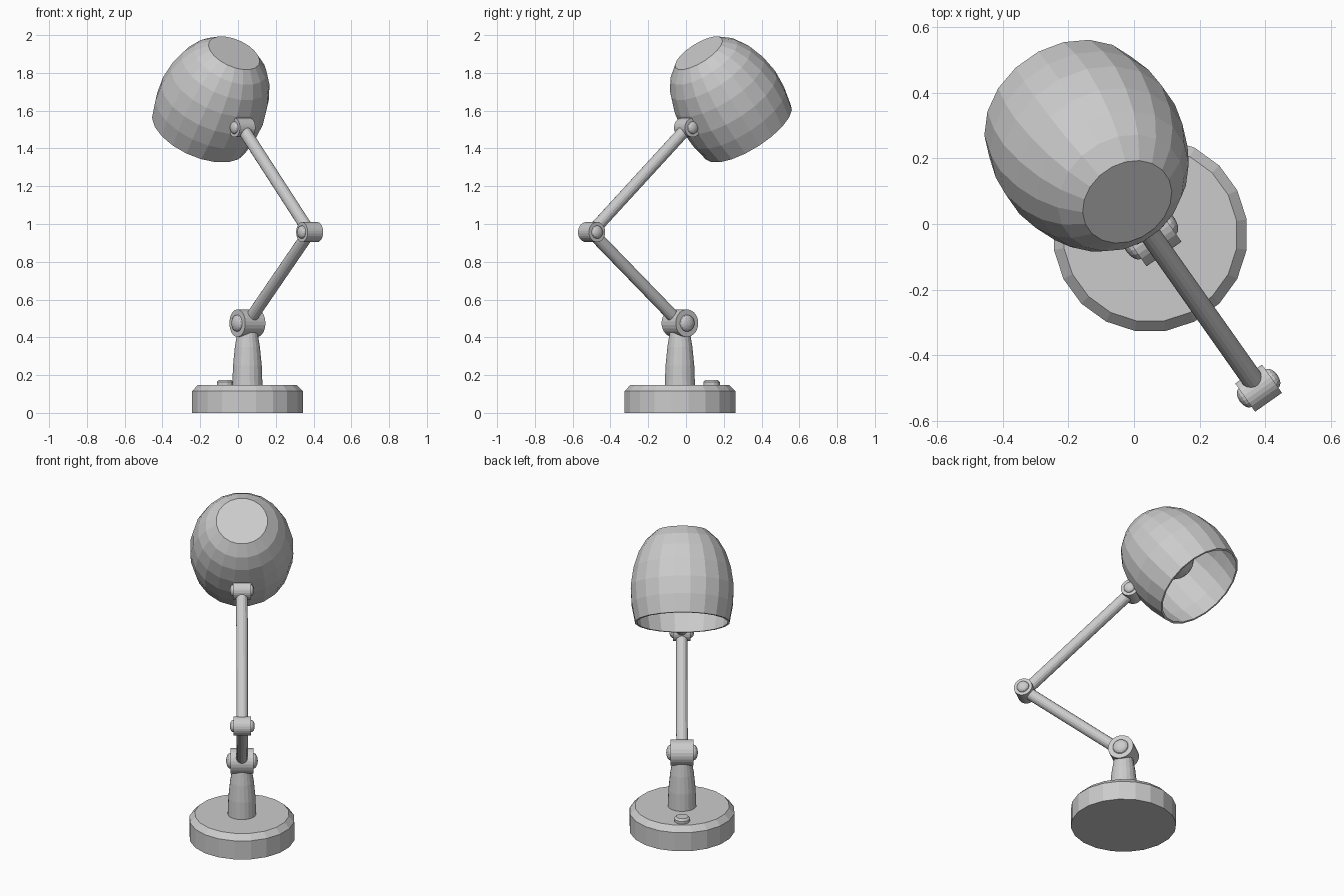
import bpy, bmesh, math
from mathutils import Vector

cube = bpy.data.objects.get("Cube")
if cube:
    bpy.data.objects.remove(cube)

grey = bpy.data.materials.new("light_grey")
grey.use_nodes = True
colour = (0.6, 0.6, 0.6, 1)
grey.diffuse_color = colour
grey.node_tree.nodes["Principled BSDF"].inputs["Base Color"].default_value = colour


def lathe(name, profile, origin, axis=(0, 0, 1), sides=20, angle=0):
    """Spin (radius, height) points about an axis; open ends are capped."""
    bm = bmesh.new()
    turn = Vector(axis).to_track_quat('Z', 'Y')
    rings = []
    for r, h in profile:
        ring = []
        for i in range(sides):
            a = 2 * math.pi * (i + 0.5) / sides
            p = Vector((r * math.cos(a), r * math.sin(a), h))
            ring.append(bm.verts.new(Vector(origin) + turn @ p))
        rings.append(ring)
    for low, high in zip(rings, rings[1:]):
        for i in range(sides):
            j = (i + 1) % sides
            bm.faces.new((low[i], low[j], high[j], high[i]))
    bm.faces.new(rings[0][::-1])
    bm.faces.new(rings[-1])
    bmesh.ops.recalc_face_normals(bm, faces=bm.faces)
    mesh = bpy.data.meshes.new(name)
    bm.to_mesh(mesh)
    bm.free()
    mesh.materials.append(grey)
    obj = bpy.data.objects.new(name, mesh)
    bpy.context.collection.objects.link(obj)
    if angle:
        bpy.ops.object.select_all(action='DESELECT')
        obj.select_set(True)
        bpy.context.view_layer.objects.active = obj
        bpy.ops.object.shade_smooth_by_angle(angle=math.radians(angle))
    return obj


# The lamp folds in one upright plane: forward is the way the shade leans
forward = Vector((-0.576, 0.817, 0)).normalized()
side = Vector((0.817, 0.576, 0)).normalized()
up = Vector((0, 0, 1))


def at(s, z):
    return forward * s + side * 0.022 + up * z


base_joint, elbow, head_joint = at(-0.055, 0.475), at(-0.627, 0.957), at(-0.007, 1.51)

# Base, switch and stem
lathe("base", [(0.297, 0), (0.297, 0.115), (0.266, 0.147)], at(-0.055, 0), sides=20)
lathe("switch_button", [(0.045, 0.14), (0.045, 0.163), (0.034, 0.175)], at(0.15, 0), sides=12)
lathe("stem", [(0.081, 0.14), (0.077, 0.25), (0.067, 0.35), (0.052, 0.44)], at(-0.055, 0), sides=20)


# Joints: a barrel across the plane with a domed pin at each end
def joint(name, centre, radius, half, pin, bulge):
    lathe(name, [(radius, -half), (radius, half)], centre, side, 24)
    dome = [(pin * math.cos(a), half + bulge * math.sin(a)) for a in (0, 0.4, 0.8, 1.2, 1.5)]
    for label, way in (("left", side), ("right", -side)):
        lathe(name + "_pin_" + label, dome, centre, way, 16)


joint("base_joint", base_joint, 0.073, 0.065, 0.045, 0.024)
joint("elbow_joint", elbow, 0.053, 0.05, 0.035, 0.02)
joint("head_joint", head_joint, 0.051, 0.05, 0.033, 0.018)


# Arms
def arm(name, start, end):
    span = end - start
    lathe(name, [(0.033, 0), (0.033, span.length)], start, span, 16)


arm("lower_arm", base_joint, elbow)
arm("upper_arm", elbow, head_joint)

# Shade: hollow bell with a flat crown, tilted forward and down
tilt = math.radians(37.5)
aim = forward * math.sin(tilt) - up * math.cos(tilt)
crown = at(0.067, 1.905)
outer = [(0.145, 0), (0.205, 0.055), (0.247, 0.125), (0.277, 0.215),
         (0.293, 0.32), (0.288, 0.42), (0.268, 0.525)]
inner = [(r - 0.012, max(h, 0.012)) for r, h in reversed(outer)]
lathe("shade", outer + inner, crown, aim, 20)

# Bulb inside the shade
ball = [(0.12 * math.sin(a), 0.27 - 0.12 * math.cos(a))
        for a in [math.pi * k / 10 for k in range(2, 10)] + [3.1]]
lathe("bulb", [(0.06, 0.01), (0.06, 0.15)] + ball, crown, aim, 16)
